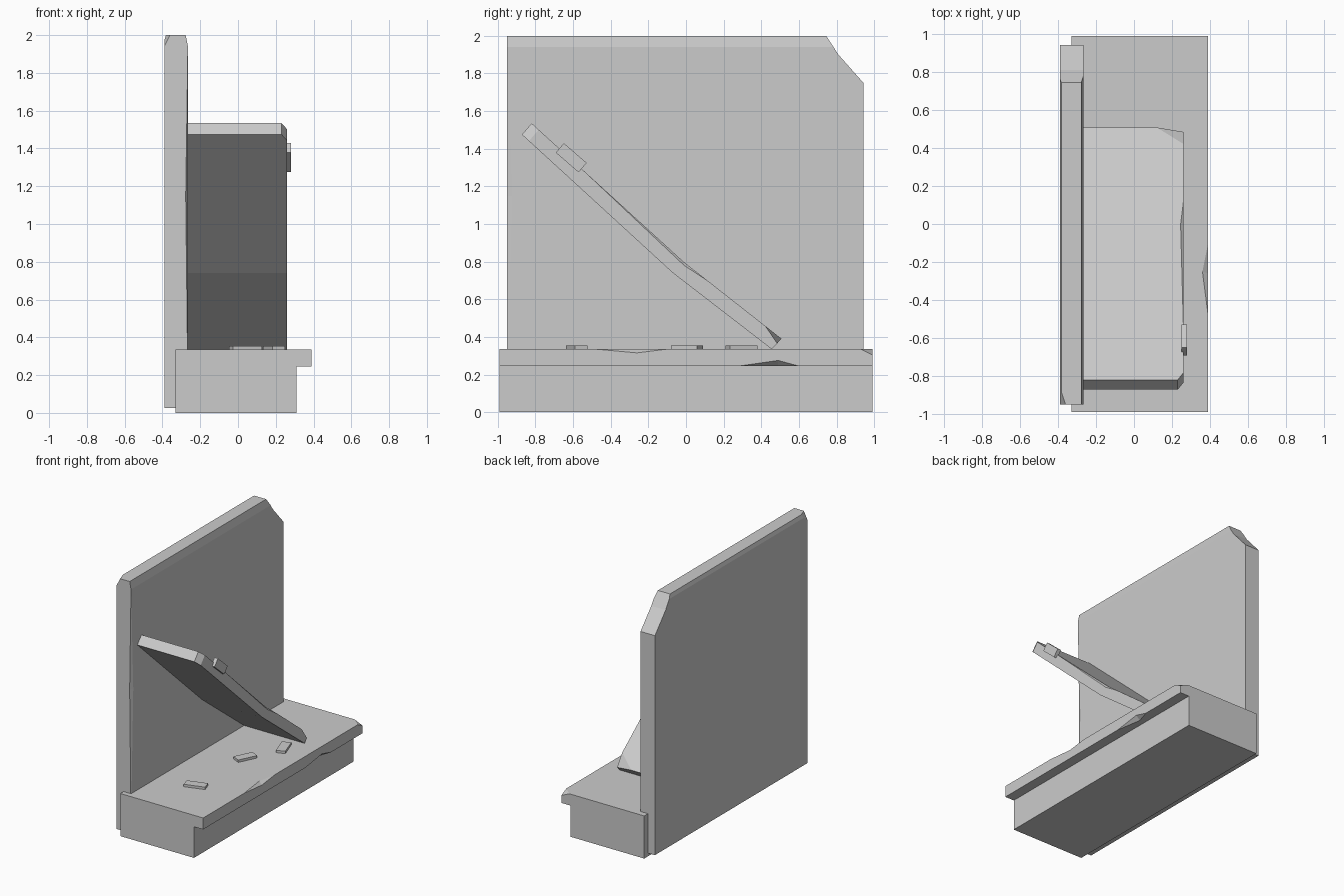
import bpy, bmesh
from math import radians
from mathutils import Vector, Matrix

if "Cube" in bpy.data.objects:
    bpy.data.objects.remove(bpy.data.objects["Cube"])


def link(name, bm):
    bmesh.ops.recalc_face_normals(bm, faces=bm.faces[:])
    me = bpy.data.meshes.new(name)
    bm.to_mesh(me)
    bm.free()
    ob = bpy.data.objects.new(name, me)
    bpy.context.collection.objects.link(ob)
    return ob


def prism(name, profile, offset):
    """Extrude a closed 3D outline along an offset."""
    bm = bmesh.new()
    f = bm.faces.new([bm.verts.new(p) for p in profile])
    r = bmesh.ops.extrude_face_region(bm, geom=[f], use_keep_orig=True)
    bmesh.ops.translate(bm, vec=offset,
                        verts=[v for v in r['geom'] if isinstance(v, bmesh.types.BMVert)])
    return link(name, bm)


def box(name, centre, size, rot):
    bm = bmesh.new()
    bmesh.ops.create_cube(bm, size=1)
    bmesh.ops.scale(bm, vec=size, verts=bm.verts)
    bmesh.ops.transform(bm, matrix=Matrix.Translation(centre) @ rot, verts=bm.verts)
    return link(name, bm)


def slice_corner(ob, a, b, c):
    """Cut a corner away along the plane through three points."""
    a, b, c = Vector(a), Vector(b), Vector(c)
    n = (b - a).cross(c - a).normalized()
    bm = bmesh.new()
    bm.from_mesh(ob.data)
    mid = sum((v.co for v in bm.verts), Vector()) / len(bm.verts)
    if n.dot(mid - a) > 0:
        n.negate()
    r = bmesh.ops.bisect_plane(bm, geom=bm.verts[:] + bm.edges[:] + bm.faces[:],
                               plane_co=a, plane_no=n, clear_outer=True)
    edges = [e for e in r['geom_cut'] if isinstance(e, bmesh.types.BMEdge)]
    bmesh.ops.contextual_create(bm, geom=edges)
    bmesh.ops.recalc_face_normals(bm, faces=bm.faces[:])
    bm.to_mesh(ob.data)
    bm.free()


def chip_edge(ob, a, b, c, d):
    """Chip an edge: a, b are its ends, c, d the deepest points on the two faces."""
    a, b, c, d = map(Vector, (a, b, c, d))
    m = (c + d) / 2
    bm = bmesh.new()
    for p in (2 * a - m, 2 * b - m, 2 * c - d, 2 * d - c):
        bm.verts.new(p)
    bmesh.ops.convex_hull(bm, input=bm.verts[:])
    cutter = link("chip_cutter", bm)
    cutter.hide_render = True
    mod = ob.modifiers.new("chip", 'BOOLEAN')
    mod.operation, mod.solver, mod.object = 'DIFFERENCE', 'EXACT', cutter
    bpy.context.view_layer.objects.active = ob
    bpy.ops.object.modifier_apply(modifier=mod.name)
    bpy.data.objects.remove(cutter)


# Stepped base with overhanging top ledge
base = prism("base", [(x, -.99, z) for x, z in
             [(-.33, 0), (.31, 0), (.31, .245), (.39, .245), (.39, .335), (-.33, .335)]],
             (0, 1.98, 0))
slice_corner(base, (.32, .99, .335), (.39, .93, .335), (.39, .99, .305))
chip_edge(base, (.39, -.48, .335), (.39, -.1, .335), (.36, -.25, .335), (.39, -.26, .315))
chip_edge(base, (.39, .28, .245), (.39, .6, .245), (.355, .49, .245), (.39, .49, .275))

# Upright back panel with a broken top corner
panel = prism("back_panel", [(-.39, y, z) for y, z in
              [(-.95, .025), (.943, .025), (.943, 1.75), (.81, 1.9), (.745, 2), (-.95, 2)]],
              (.125, 0, 0))
slice_corner(panel, (-.265, 0, 1.94), (-.265, .5, 1.94), (-.277, 0, 2))
slice_corner(panel, (-.39, 0, 1.97), (-.39, .5, 1.97), (-.382, 0, 2))
slice_corner(panel, (-.39, -.86, 2), (-.36, -.95, 2), (-.39, -.95, 1.94))
chip_edge(panel, (-.265, -.95, .1), (-.265, -.95, 1.96), (-.277, -.95, 1.15), (-.265, -.922, 1.15))

# Leaning slab, slightly bent in the middle
slab = prism("leaning_slab", [(-.275, y, z) for y, z in
             [(.455, .335), (.508, .39), (-.01, .797), (-.82, 1.535), (-.872, 1.475), (-.07, .74)]],
             (.535, 0, 0))
slice_corner(slab, (.12, .508, .39), (.26, .42, .46), (.26, .485, .365))
slice_corner(slab, (.23, -.872, 1.475), (.23, -.82, 1.535), (.26, -.835, 1.441))
chip_edge(slab, (.26, -.55, 1.289), (.26, .12, .695), (.243, -.005, .795), (.26, -.01, .78))

# Small block on the slab's edge
box("edge_block", (.265, -.61, 1.352), (.03, .16, .066), Matrix.Rotation(radians(-41), 4, 'X'))

# Loose fragments lying on the base
for i, (x, y, length, ang) in enumerate([(.04, -.58, .16, 17), (.06, .005, .155, 64),
                                         (.19, .295, .155, 109)]):
    box(f"fragment_{i + 1}", (x, y, .343), (length, .07, .022),
        Matrix.Rotation(radians(ang), 4, 'Z'))
